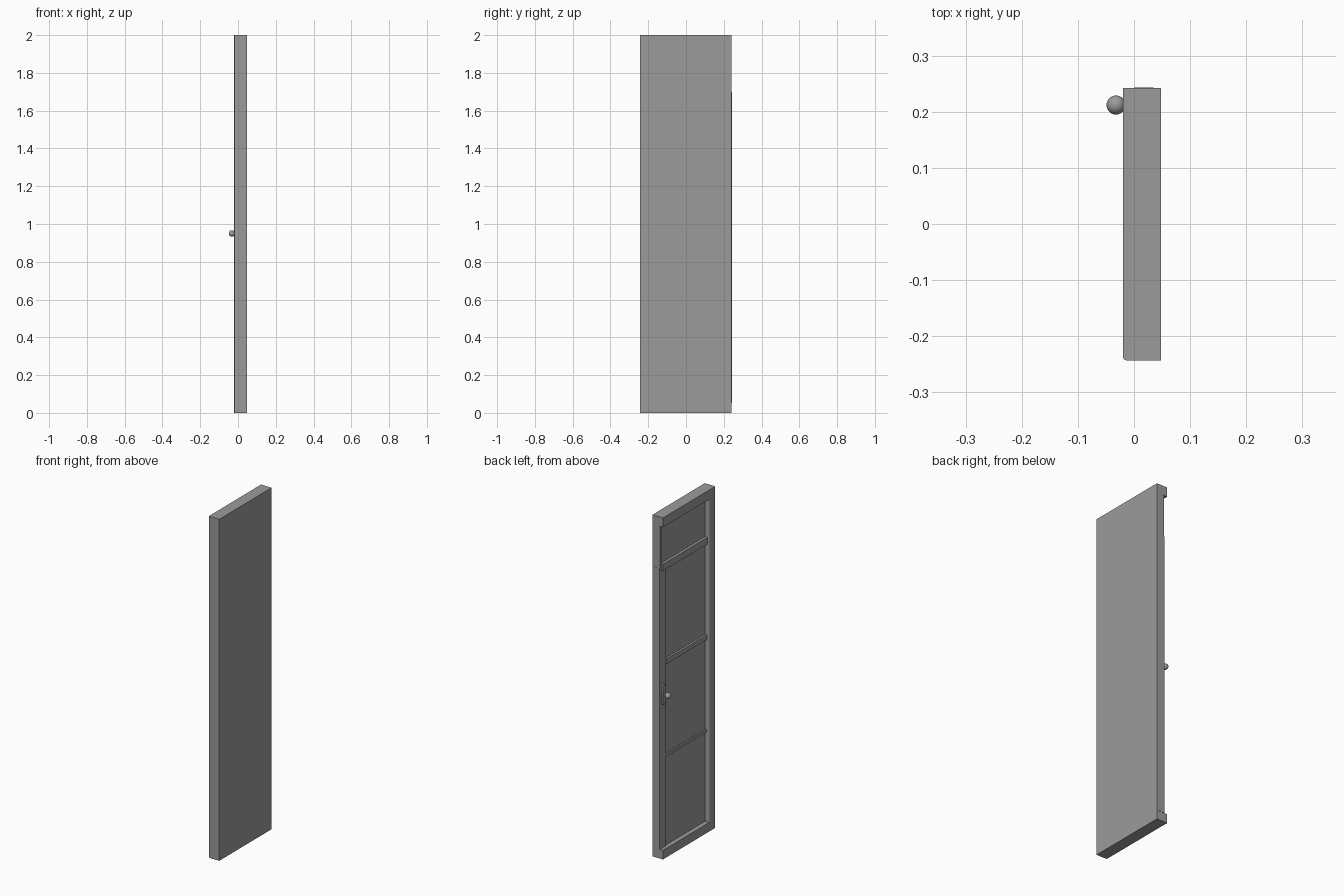
import bpy, bmesh
from math import pi, cos, sin
from mathutils import Matrix

if "Cube" in bpy.data.objects:
    bpy.data.objects.remove(bpy.data.objects["Cube"])

# Dark grey paint shared by every part
paint = bpy.data.materials.new("dark_grey")
paint.diffuse_color = (0.33, 0.33, 0.33, 1)
paint.use_nodes = True
paint.node_tree.nodes["Principled BSDF"].inputs["Base Color"].default_value = paint.diffuse_color


def make(name, bm, smooth=False):
    bmesh.ops.recalc_face_normals(bm, faces=bm.faces)
    mesh = bpy.data.meshes.new(name)
    bm.to_mesh(mesh)
    bm.free()
    mesh.materials.append(paint)
    ob = bpy.data.objects.new(name, mesh)
    bpy.context.collection.objects.link(ob)
    if smooth:
        bpy.context.view_layer.objects.active = ob
        ob.select_set(True)
        bpy.ops.object.shade_smooth_by_angle(angle=0.6)
        ob.select_set(False)
    return ob


def box(name, x, y, z):
    bm = bmesh.new()
    bmesh.ops.create_cube(bm, size=1)
    for v in bm.verts:
        v.co = [(a + b) / 2 + c * (b - a) for (a, b), c in zip((x, y, z), v.co)]
    return make(name, bm)


def extrude(name, pts, vec, smooth=False):
    bm = bmesh.new()
    face = bm.faces.new([bm.verts.new(p) for p in pts])
    res = bmesh.ops.extrude_face_region(bm, geom=[face])
    verts = [g for g in res["geom"] if isinstance(g, bmesh.types.BMVert)]
    bmesh.ops.translate(bm, verts=verts, vec=vec)
    # keep the starting cap so the solid stays closed
    if not face.is_valid:
        bm.faces.new([v for v in bm.verts if v not in verts])
    return make(name, bm, smooth)


FRONT, PANEL, BACK = -0.02, 0.007, 0.0485
SIDE, INNER = 0.243, 0.186

# Flat backing slab
box("door_panel", (PANEL, BACK), (-SIDE, 0.242), (0, 2))

# Raised frame: top and bottom rails
for name, z in (("top_rail", (1.945, 2)), ("bottom_rail", (0, 0.053))):
    box(name, (FRONT, PANEL), (-0.2, 0.242), z)

# Hinge-side stile with rounded long edges
r = 0.007
arc = [(r * (1 - cos(i * pi / 8)), r * (1 - sin(i * pi / 8))) for i in range(5)]
outer = [(FRONT + dx, -SIDE + dy, 0) for dx, dy in arc[::-1]]
inner = [(FRONT + dx, -INNER - dy, 0) for dx, dy in arc]
extrude("hinge_stile", [(PANEL, -SIDE, 0)] + outer + inner + [(PANEL, -INNER, 0)], (0, 0, 2), True)

# Set-back latch stile and the narrow strip above it
box("latch_stile", (0, 0.035), (INNER, SIDE), (0.053, 1.70))
box("upper_strip", (0.001, PANEL), (0.225, 0.241), (1.70, 1.945))

# Cross bars, thinner towards the bottom
for name, front, y1, z in (("upper_bar", -0.009, 0.225, (1.68, 1.72)),
                           ("middle_bar", -0.005, INNER, (1.12, 1.148)),
                           ("lower_bar", -0.001, INNER, (0.575, 0.592))):
    box(name, (front, PANEL), (-INNER, y1), z)

# Capsule-shaped lock plate
KY, KZ, pr = 0.212, 0.95, 0.014
pts = []
for side in (0, 1):
    for i in range(9):
        a = pi * (side + i / 8)
        pts.append((-0.008, KY + pr * cos(a), KZ + pr * sin(a) + (-0.046 if side else 0.046)))
extrude("lock_plate", pts, (0.009, 0, 0), True)

# Knob and its stem
bm = bmesh.new()
bmesh.ops.create_uvsphere(bm, u_segments=24, v_segments=14, radius=0.017,
                          matrix=Matrix.Translation((-0.032, KY, KZ)))
make("knob", bm, True)
bm = bmesh.new()
bmesh.ops.create_cone(bm, cap_ends=True, segments=16, radius1=0.006, radius2=0.006, depth=0.025,
                      matrix=Matrix.Translation((-0.0125, KY, KZ)) @ Matrix.Rotation(pi / 2, 4, 'Y'))
make("knob_stem", bm, True)
